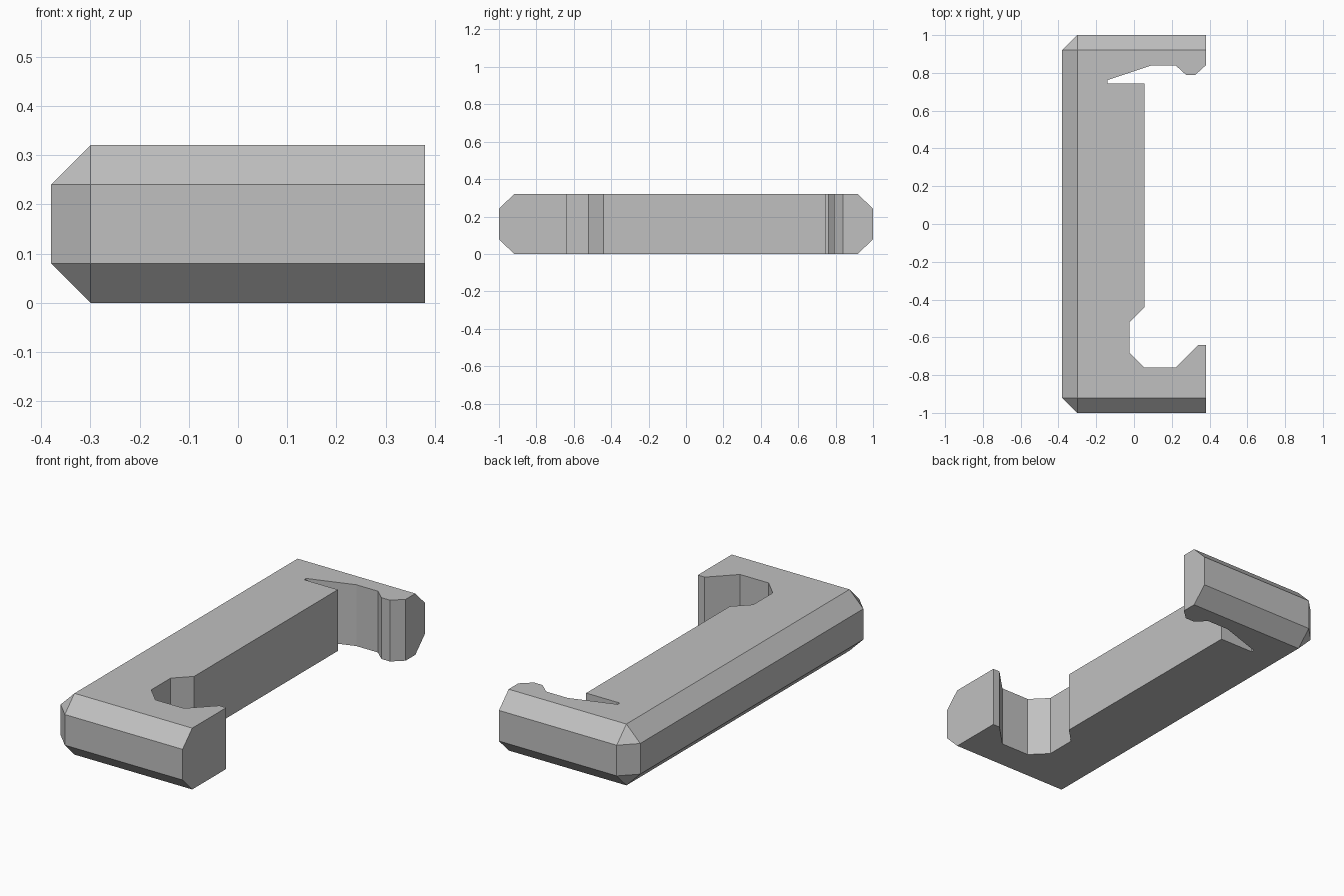
import bpy, bmesh

cube = bpy.data.objects.get("Cube")
if cube:
    bpy.data.objects.remove(cube, do_unlink=True)

HEIGHT, CHAMFER = 0.32, 0.08
LEFT, RIGHT, END = -0.38, 0.38, 1.0

grey = bpy.data.materials.new("plain grey")
grey.use_nodes = True
colour = (0.53, 0.53, 0.53, 1)
grey.diffuse_color = colour
grey.node_tree.nodes["Principled BSDF"].inputs["Base Color"].default_value = colour

# Plan outline: square back, rear hook with flex slot, inner wall, front hook
outer = [(RIGHT, -END), (LEFT, -END), (LEFT, END), (RIGHT, END)]
rear_hook = [(RIGHT, 0.84), (0.325, 0.79), (0.275, 0.79), (0.22, 0.84),
             (0.095, 0.84), (-0.14, 0.762), (-0.14, 0.745), (0.055, 0.745)]
front_hook = [(0.055, -0.44), (-0.025, -0.52), (-0.025, -0.68),
              (0.055, -0.76), (0.22, -0.76), (0.34, -0.64), (RIGHT, -0.64)]

# Extrude the outline into a prism
bm = bmesh.new()
base = bm.faces.new([bm.verts.new((x, y, 0)) for x, y in outer + rear_hook + front_hook])
up = bmesh.ops.extrude_face_region(bm, geom=[base])["geom"]
bmesh.ops.translate(bm, verts=[v for v in up if isinstance(v, bmesh.types.BMVert)],
                    vec=(0, 0, HEIGHT))
bmesh.ops.recalc_face_normals(bm, faces=bm.faces)


# Chamfer the outside edges and the two outer corners
def is_outside(edge):
    a, b = (v.co for v in edge.verts)
    on_left = all(abs(p.x - LEFT) < 1e-4 for p in (a, b))
    on_end = abs(a.y - b.y) < 1e-4 and abs(abs(a.y) - END) < 1e-4
    upright_right = a.x > RIGHT - 1e-4 and b.x > RIGHT - 1e-4
    return on_left or (on_end and not upright_right)


bmesh.ops.bevel(bm, geom=[e for e in bm.edges if is_outside(e)], offset=CHAMFER,
                offset_type='OFFSET', segments=1, profile=0.5, affect='EDGES')
# The chamfer is cut equally into both neighbouring faces
bmesh.ops.recalc_face_normals(bm, faces=bm.faces)

mesh = bpy.data.meshes.new("clip_bracket")
bm.to_mesh(mesh)
bm.free()
mesh.materials.append(grey)
bpy.context.collection.objects.link(bpy.data.objects.new("clip_bracket", mesh))
